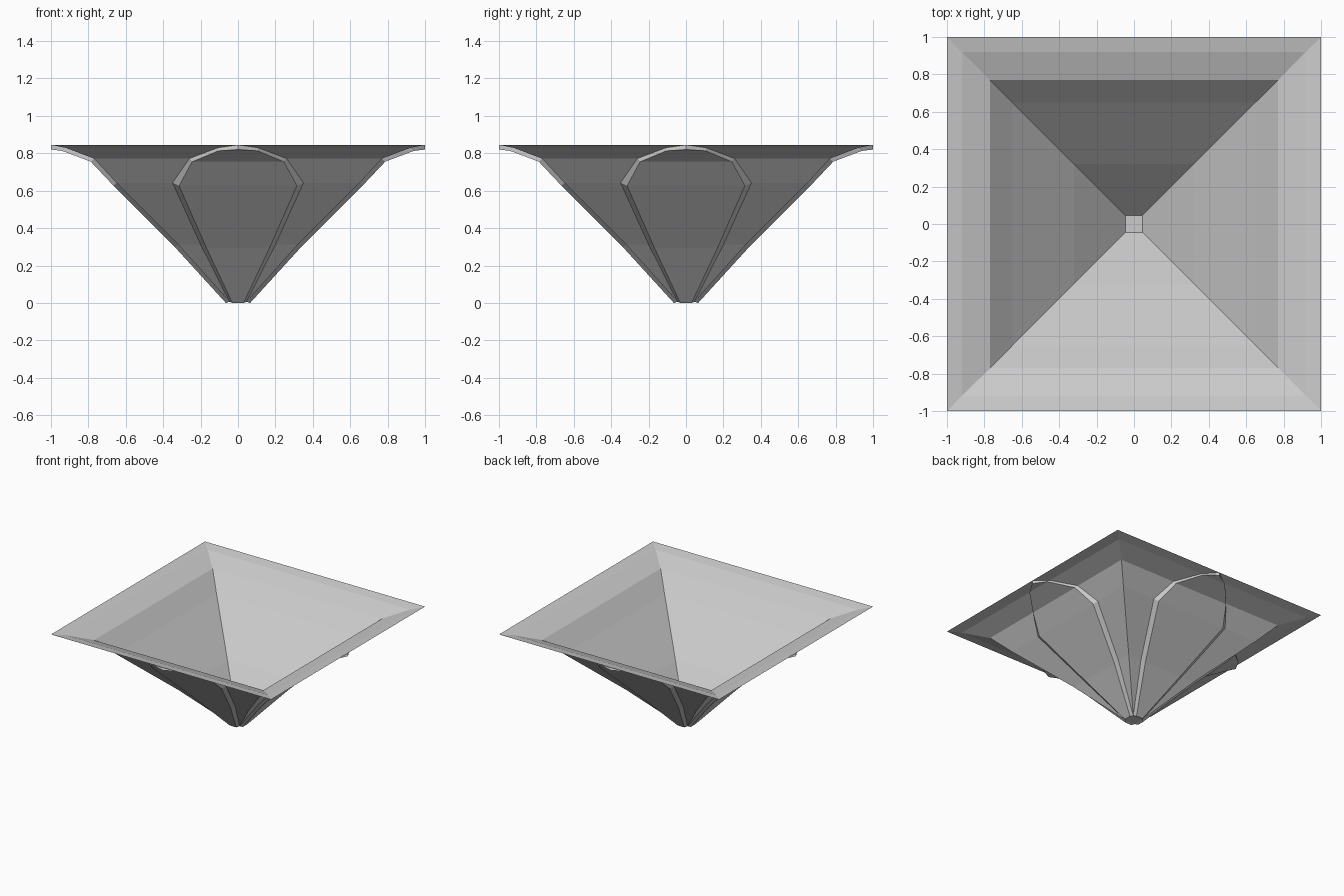
import bpy
import bmesh
from math import pi
from mathutils import Matrix, Vector

if "Cube" in bpy.data.objects:
    bpy.data.objects.remove(bpy.data.objects["Cube"])


def make_object(name, bm):
    bmesh.ops.recalc_face_normals(bm, faces=bm.faces)
    me = bpy.data.meshes.new(name)
    bm.to_mesh(me)
    bm.free()
    ob = bpy.data.objects.new(name, me)
    bpy.context.collection.objects.link(ob)
    return ob


# (half width, height) of each square ring, from base to rim
profile = [(0.045, 0.006), (0.32, 0.312), (0.65, 0.642),
           (0.77, 0.772), (0.92, 0.829), (1.0, 0.845)]

# Thin square funnel with a closed floor
bm = bmesh.new()
rings = [[bm.verts.new((sx * h, sy * h, z))
          for sx, sy in ((-1, -1), (1, -1), (1, 1), (-1, 1))]
         for h, z in profile]
bm.faces.new(rings[0])
for a, b in zip(rings, rings[1:]):
    for i in range(4):
        j = (i + 1) % 4
        bm.faces.new((a[i], a[j], b[j], b[i]))
make_object("square_bowl", bm)

# Raised petal: half widths against the bowl and on the outer face
back_w = [0.045, 0.20, 0.35, 0.26, 0.11, 0.0]
face_w = [0.03, 0.17, 0.315, 0.245, 0.105, 0.0]
face_profile = [(0.065, 0.0), (0.336, 0.297), (0.666, 0.627),
                (0.787, 0.755), (0.94, 0.813), (1.0, 0.82)]


def petal(name, angle):
    bm = bmesh.new()

    def rows(prof, widths):
        out = []
        for (h, z), w in zip(prof, widths):
            if w:
                out.append([bm.verts.new((s * w, -h, z)) for s in (-1, 1)])
            else:
                out.append([bm.verts.new((0, -h, z))] * 2)
        return out

    back = rows(profile, back_w)
    face = rows(face_profile, face_w)
    # bevelled base edge, outer face strips and side walls
    bm.faces.new((back[0][0], back[0][1], face[0][1], face[0][0]))
    for k in range(len(face) - 1):
        strip = [face[k][0], face[k][1], face[k + 1][1], face[k + 1][0]]
        bm.faces.new(list(dict.fromkeys(strip)))
        for s in (0, 1):
            bm.faces.new((back[k][s], back[k + 1][s],
                          face[k + 1][s], face[k][s]))
    ob = make_object(name, bm)
    if sum((p.normal.y for p in ob.data.polygons)) > 0:
        ob.data.flip_normals()
    ob.data.transform(Matrix.Rotation(angle, 4, 'Z'))


# One petal per side
for i, side in enumerate(("front", "right", "back", "left")):
    petal(side + "_petal", i * pi / 2)
